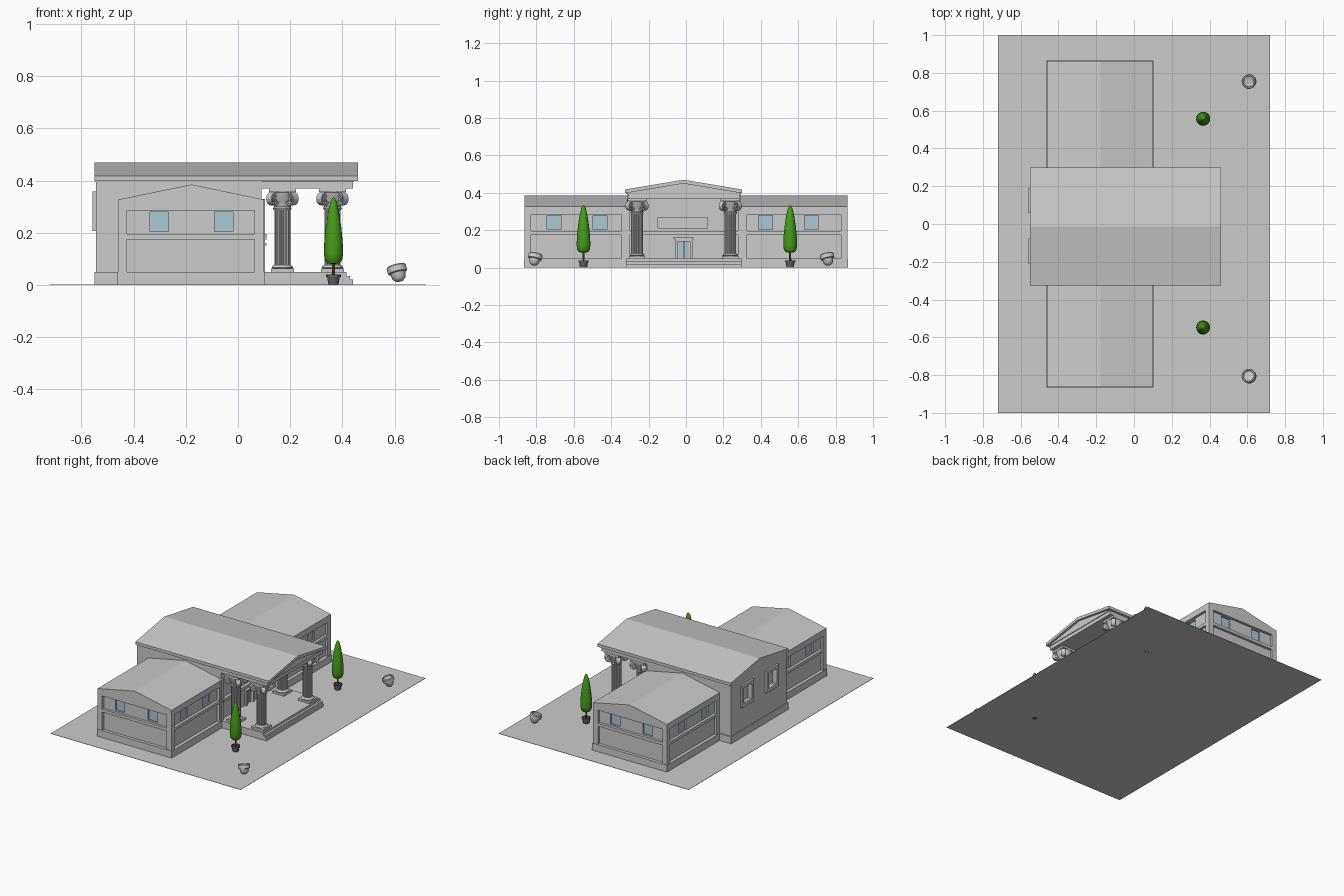
import bpy, bmesh
from math import pi, cos, sin, radians

if "Cube" in bpy.data.objects:
    bpy.data.objects.remove(bpy.data.objects["Cube"])


def material(name, rgb):
    m = bpy.data.materials.new(name)
    m.diffuse_color = (*rgb, 1)
    m.use_nodes = True
    m.node_tree.nodes["Principled BSDF"].inputs["Base Color"].default_value = m.diffuse_color
    return m


GLASS = material("glass", (0.40, 0.58, 0.66))
LEAF = material("leaf", (0.06, 0.33, 0.01))
BARK = material("bark", (0.25, 0.09, 0.03))
DARK = material("dark_grey", (0.12, 0.12, 0.12))


def finish(name, bm, mat=None, smooth=False):
    bmesh.ops.recalc_face_normals(bm, faces=bm.faces)
    me = bpy.data.meshes.new(name)
    bm.to_mesh(me)
    bm.free()
    ob = bpy.data.objects.new(name, me)
    bpy.context.collection.objects.link(ob)
    if mat:
        me.materials.append(mat)
    if smooth:
        bpy.ops.object.select_all(action='DESELECT')
        ob.select_set(True)
        bpy.context.view_layer.objects.active = ob
        bpy.ops.object.shade_smooth_by_angle(angle=radians(40))
    return ob


def boxes(name, specs, mat=None):
    """One object from boxes given as (x0, x1, y0, y1, z0, z1)."""
    bm = bmesh.new()
    for x0, x1, y0, y1, z0, z1 in specs:
        vs = bmesh.ops.create_cube(bm, size=1)["verts"]
        for v in vs:
            v.co = (x0 if v.co.x < 0 else x1, y0 if v.co.y < 0 else y1, z0 if v.co.z < 0 else z1)
    return finish(name, bm, mat)


def prism(name, pts, axis, a, b, mat=None):
    """Extrude a 2D outline along an axis from a to b."""
    def place(p, t):
        return {"x": (t, p[0], p[1]), "y": (p[0], t, p[1]), "z": (p[0], p[1], t)}[axis]
    bm = bmesh.new()
    lo = [bm.verts.new(place(p, a)) for p in pts]
    hi = [bm.verts.new(place(p, b)) for p in pts]
    bm.faces.new(lo)
    bm.faces.new(hi)
    n = len(pts)
    for i in range(n):
        j = (i + 1) % n
        bm.faces.new((lo[i], lo[j], hi[j], hi[i]))
    return finish(name, bm, mat)


def lathe(name, pts, loc, mat=None, steps=20):
    bm = bmesh.new()
    vs = [bm.verts.new((r, 0, z)) for r, z in pts]
    es = [bm.edges.new(e) for e in zip(vs, vs[1:])]
    bmesh.ops.spin(bm, geom=vs + es, cent=(0, 0, 0), axis=(0, 0, 1), angle=2 * pi, steps=steps)
    bmesh.ops.remove_doubles(bm, verts=bm.verts, dist=0.0001)
    ob = finish(name, bm, mat, True)
    ob.location = loc
    return ob


def cut(ob, specs):
    cutter = boxes(ob.name + "_cutter", specs)
    cutter.hide_render = True
    cutter.display_type = 'WIRE'
    mod = ob.modifiers.new("openings", 'BOOLEAN')
    mod.object = cutter
    mod.operation = 'DIFFERENCE'
    mod.solver = 'EXACT'


# Ground
boxes("ground", [(-0.72, 0.72, -1, 1, 0, 0.002)])

# Side wings: recessed core, plinth, belt, pilasters and gabled top
XB, XF, D = -0.46, 0.10, 0.018
for side, s, inner, wins in (("left", -1, 0.30, (0.705, 0.46)), ("right", 1, 0.28, (0.425, 0.67))):
    def yy(a, b):
        return tuple(sorted((s * a, s * b)))
    end = 0.863
    core = boxes(side + "_wing_core", [(XB + D, XF - D, *yy(inner, end - D), 0, 0.30)])
    holes, glass = [], []
    for wy in wins:
        y0, y1 = yy(wy - 0.037, wy + 0.037)
        for x, d in ((XF - D, -1), (XB + D, 1)):
            holes.append((*sorted((x - d * 0.01, x + d * 0.015)), y0, y1, 0.205, 0.278))
            glass.append((*sorted((x + d * 0.010, x + d * 0.016)), y0, y1, 0.205, 0.278))
    for wx in (-0.302, -0.055):
        e = end - D
        holes.append((wx - 0.035, wx + 0.035, *yy(e - 0.015, e + 0.01), 0.205, 0.28))
        glass.append((wx - 0.035, wx + 0.035, *yy(e - 0.016, e - 0.010), 0.205, 0.28))
    cut(core, holes)
    boxes(side + "_wing_windows", glass, GLASS)
    boxes(side + "_wing_plinth", [(XB - 0.003, XF + 0.004, *yy(inner, end + 0.003), 0, 0.05)])
    boxes(side + "_wing_belt", [(XB, XF, *yy(inner, end), 0.175, 0.195)])
    boxes(side + "_wing_pilasters", [(x0, x1, *yy(y0, y1), 0.05, 0.287)
                                     for x0, x1 in ((XB, -0.425), (0.063, XF))
                                     for y0, y1 in ((inner, inner + 0.045), (0.828, end))])
    prism(side + "_wing_roof",
          [(XB, 0.285), (XF, 0.285), (XF, 0.327), (-0.178, 0.385), (XB, 0.327)], "y", *yy(inner, end))

# Central hall with its plinth
CY = -0.0125
hall = boxes("hall_walls", [(-0.545, 0.09, -0.315, 0.292, 0, 0.40)])
boxes("hall_plinth", [(-0.55, 0.105, -0.322, 0.298, 0, 0.05)])

# Rear framed windows, front panel and doorway cut into the hall
REAR = (-0.143, 0.125)
cut(hall, [(-0.56, -0.525, y - 0.045, y + 0.045, 0.23, 0.335) for y in REAR]
    + [(0.075, 0.12, -0.15, 0.115, 0.213, 0.268), (0.07, 0.12, CY - 0.035, CY + 0.035, 0.051, 0.143)])


def frame_x(x0, x1, y, w, z0, z1, t):
    return [(x0, x1, y - w, y - w + t, z0, z1), (x0, x1, y + w - t, y + w, z0, z1),
            (x0, x1, y - w + t, y + w - t, z1 - t, z1), (x0, x1, y - w + t, y + w - t, z0, z0 + t)]


for i, y in enumerate(REAR):
    boxes("rear_window_frame_%d" % i, frame_x(-0.558, -0.54, y, 0.066, 0.207, 0.358, 0.022))

# Hall belt and front corner pilasters
boxes("hall_belt", [(0.08, 0.11, -0.315, 0.292, 0.175, 0.195)])
boxes("hall_corner_pilasters", [(0.07, 0.104, -0.325, -0.30, 0.05, 0.33), (0.07, 0.104, 0.277, 0.302, 0.05, 0.33)])

# Front door with surround, lintel and glazed leaves
boxes("door_surround", [(0.08, 0.104, CY - 0.047, CY - 0.033, 0.05, 0.143),
                        (0.08, 0.104, CY + 0.033, CY + 0.047, 0.05, 0.143),
                        (0.08, 0.104, CY - 0.047, CY + 0.047, 0.14, 0.152),
                        (0.08, 0.110, CY - 0.053, CY + 0.053, 0.152, 0.16)])
for s in (-1, 1):
    boxes("door_leaf", frame_x(0.072, 0.084, CY + s * 0.0175, 0.016, 0.051, 0.142, 0.005))
    y = CY + s * 0.0175
    boxes("door_glass", [(0.074, 0.078, y - 0.012, y + 0.012, 0.055, 0.138)], GLASS)

# Portico floor and steps
boxes("portico_steps", [(0.09, x, -0.322, 0.298, z0, z1) for x, z0, z1 in
                        ((0.44, 0, 0.02), (0.43, 0.02, 0.035), (0.415, 0.035, 0.05))])

# Entablature, pediment and main roof
boxes("entablature", [(0.085, 0.44, -0.31, 0.287, 0.37, 0.398)])
prism("pediment", [(-0.318, 0.395), (0.293, 0.395), (0.293, 0.405), (CY, 0.455), (-0.318, 0.405)],
      "x", -0.547, 0.445)
prism("main_roof", [(-0.325, 0.398), (CY, 0.450), (0.30, 0.398), (0.30, 0.418), (CY, 0.470), (-0.325, 0.418)],
      "x", -0.55, 0.46)


# Fluted columns with scrolled capitals
def spiral(n=26):
    outer, inner = [], []
    for i in range(n + 1):
        t = i / n
        a = pi / 2 - t * 3.2 * pi
        r = 0.029 - 0.020 * t
        outer.append((0.048 + r * cos(a), 0.328 + r * sin(a)))
        inner.append((0.048 + (r - 0.006) * cos(a), 0.328 + (r - 0.006) * sin(a)))
    return outer + inner[::-1]


FLUTES = [((0.031, 0.031, 0.026)[i % 3] * cos(2 * pi * i / 48),
           (0.031, 0.031, 0.026)[i % 3] * sin(2 * pi * i / 48)) for i in range(48)]
DISC = [(0.048 + 0.024 * cos(i * pi / 8), 0.328 + 0.024 * sin(i * pi / 8)) for i in range(16)]
for cx in (0.17, 0.362):
    for cy in (-0.262, 0.237):
        boxes("column_base", [(cx - 0.044, cx + 0.044, cy - 0.044, cy + 0.044, 0.05, 0.063)])
        lathe("column_torus", [(0, 0.063), (0.038, 0.063), (0.041, 0.067), (0.038, 0.072), (0.032, 0.076),
                               (0, 0.076)], (cx, cy, 0))
        prism("column_shaft", FLUTES, "z", 0.07, 0.31).location = (cx, cy, 0)
        lathe("capital_bell", [(0, 0.288), (0.033, 0.288), (0.036, 0.294), (0.032, 0.30), (0.036, 0.315),
                               (0.046, 0.335), (0.052, 0.355), (0, 0.358)], (cx, cy, 0))
        boxes("capital_abacus", [(cx - 0.052, cx + 0.052, cy - 0.052, cy + 0.052, 0.356, 0.371)])
        for k in range(4):
            for part, outline, w in (("scroll", spiral(), 0.014), ("scroll_core", DISC, 0.008)):
                ob = prism("capital_" + part, outline, "y", -w, w)
                ob.location = (cx, cy, 0)
                ob.rotation_euler.z = pi / 4 + k * pi / 2

# Potted cypress trees
for ty in (0.557, -0.548):
    loc = (0.366, ty, 0)
    lathe("tree_pot", [(0, 0), (0.019, 0), (0.024, 0.03), (0.028, 0.03), (0.028, 0.039), (0.023, 0.039),
                       (0.021, 0.033), (0, 0.033)], loc, DARK)
    lathe("tree_trunk", [(0.006, 0.03), (0.005, 0.095)], loc, BARK, 8)
    lathe("tree_foliage", [(0, 0.080), (0.024, 0.083), (0.033, 0.095), (0.037, 0.12), (0.035, 0.17), (0.030, 0.22),
                           (0.022, 0.275), (0.012, 0.318), (0.005, 0.332), (0, 0.335)], loc, LEAF)

# Tilted bowl floodlights facing the building
for by, s in ((0.757, 1), (-0.808, -1)):
    lamp = lathe("floodlight", [(0, -0.038), (0.014, -0.035), (0.025, -0.024), (0.030, -0.003), (0.037, 0),
                                (0.038, 0.022), (0.034, 0.027), (0.028, 0.027), (0.027, 0.018), (0, 0.014)],
                 (0.612, by, 0.048), None, 24)
    lamp.rotation_euler = (s * radians(12), radians(-14), 0)
